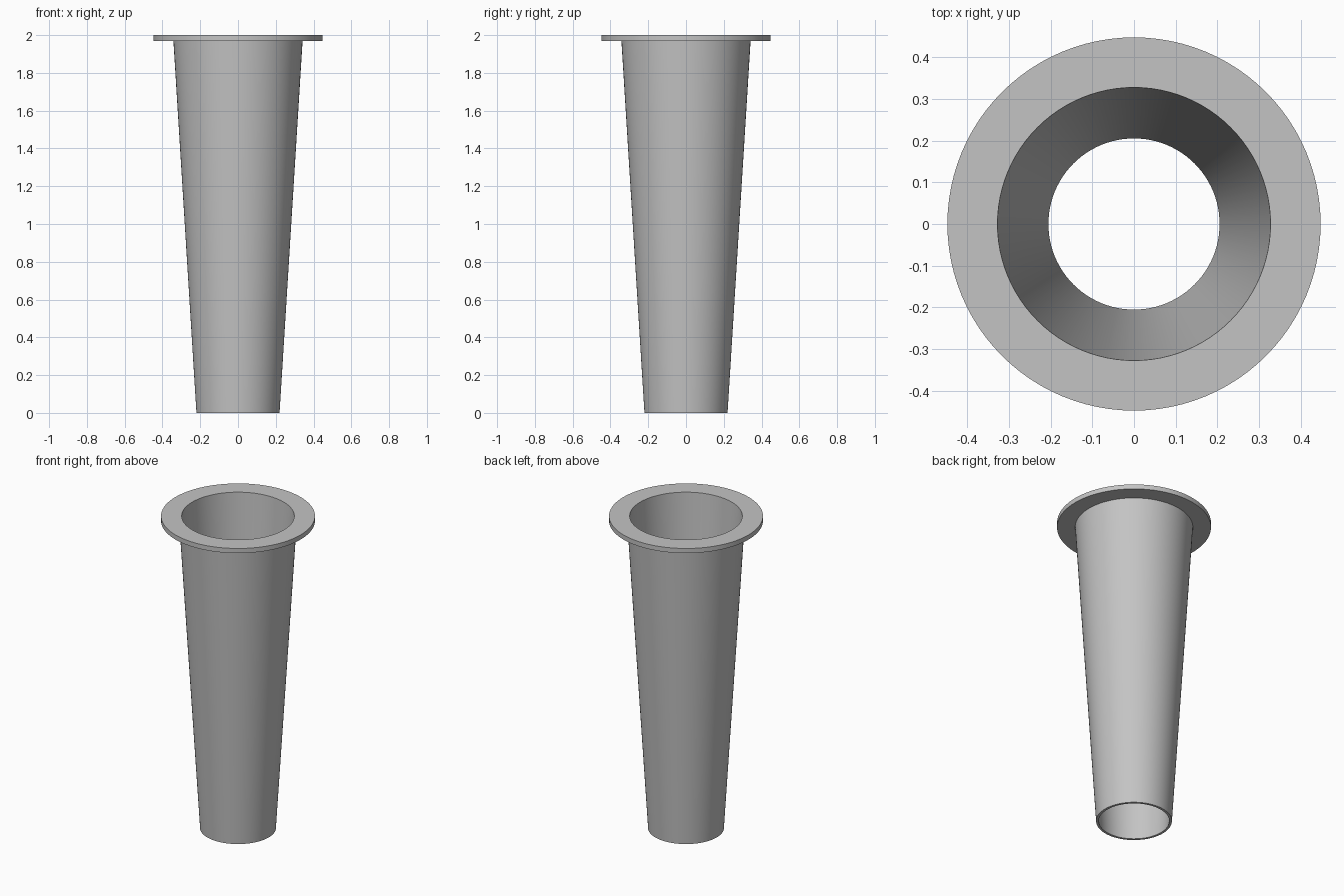
import bpy
import bmesh
import math

cube = bpy.data.objects.get("Cube")
if cube:
    bpy.data.objects.remove(cube, do_unlink=True)

SEGMENTS = 96
HEIGHT = 2.0
WALL = 0.015
BOTTOM_RADIUS = 0.22
TOP_RADIUS = 0.342
FLANGE_RADIUS = 0.447
FLANGE_BASE = HEIGHT - 0.03


def make_material(name, rgb):
    mat = bpy.data.materials.new(name)
    mat.use_nodes = True
    color = (*rgb, 1.0)
    mat.diffuse_color = color
    mat.node_tree.nodes["Principled BSDF"].inputs["Base Color"].default_value = color
    return mat


def revolve(name, profile, mat):
    """Turn a closed (radius, height) profile around the z axis."""
    bm = bmesh.new()
    rings = []
    for i in range(SEGMENTS):
        a = math.tau * i / SEGMENTS
        rings.append([bm.verts.new((r * math.cos(a), r * math.sin(a), z))
                      for r, z in profile])
    count = len(profile)
    for i, ring in enumerate(rings):
        following = rings[(i + 1) % SEGMENTS]
        for j in range(count):
            k = (j + 1) % count
            bm.faces.new((ring[j], following[j], following[k], ring[k]))
    bmesh.ops.recalc_face_normals(bm, faces=bm.faces[:])
    mesh = bpy.data.meshes.new(name)
    bm.to_mesh(mesh)
    bm.free()
    mesh.materials.append(mat)
    obj = bpy.data.objects.new(name, mesh)
    bpy.context.collection.objects.link(obj)
    bpy.ops.object.select_all(action='DESELECT')
    obj.select_set(True)
    bpy.context.view_layer.objects.active = obj
    bpy.ops.object.shade_smooth_by_angle(angle=math.radians(30))
    return obj


grey = make_material("plain_grey", (0.55, 0.55, 0.55))

# Open tapered tube with a thin flat flange around its mouth, in one piece
revolve("flanged_tapered_tube", [
    (BOTTOM_RADIUS, 0.0),
    (TOP_RADIUS, FLANGE_BASE),
    (FLANGE_RADIUS, FLANGE_BASE),
    (FLANGE_RADIUS, HEIGHT),
    (TOP_RADIUS - WALL, HEIGHT),
    (BOTTOM_RADIUS - WALL, 0.0),
], grey)
